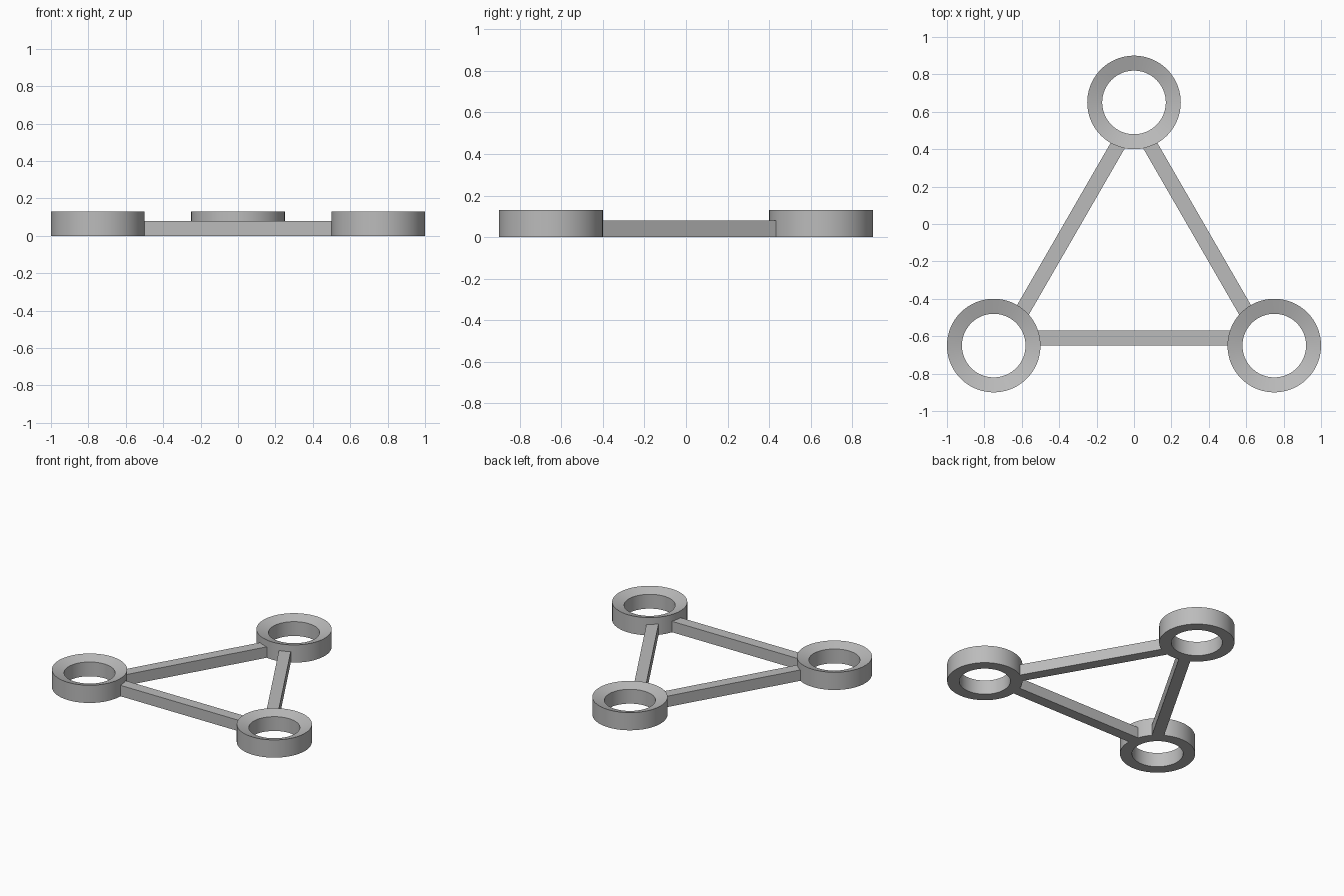
import bpy, bmesh, math
from mathutils import Vector

cube = bpy.data.objects.get("Cube")
if cube:
    bpy.data.objects.remove(cube, do_unlink=True)

grey = bpy.data.materials.new("plain_grey")
grey.use_nodes = True
colour = (0.5, 0.5, 0.5, 1)
grey.diffuse_color = colour
grey.node_tree.nodes["Principled BSDF"].inputs["Base Color"].default_value = colour

SEGMENTS = 96
OUTER, INNER = 0.25, 0.17
RING_TOP, RIM_LOW = 0.13, 0.105
BAR_WIDTH, BAR_TOP = 0.08, 0.08
EMBED = 0.235  # distance from ring centre where a bar ends, inside the wall


def make_object(name, bm):
    bmesh.ops.recalc_face_normals(bm, faces=bm.faces)
    mesh = bpy.data.meshes.new(name)
    bm.to_mesh(mesh)
    bm.free()
    mesh.materials.append(grey)
    obj = bpy.data.objects.new(name, mesh)
    bpy.context.collection.objects.link(obj)
    return obj


def make_ring(name, centre):
    # Closed wall section turned about the ring axis; the top dips inwards
    profile = [(OUTER, 0), (OUTER, RING_TOP), (INNER, RIM_LOW), (INNER, 0)]
    bm = bmesh.new()
    loops = []
    for i in range(SEGMENTS):
        a = math.tau * i / SEGMENTS
        loops.append([bm.verts.new((r * math.cos(a), r * math.sin(a), z)) for r, z in profile])
    for i, loop in enumerate(loops):
        after = loops[(i + 1) % SEGMENTS]
        for j in range(len(profile)):
            k = (j + 1) % len(profile)
            bm.faces.new((loop[j], after[j], after[k], loop[k]))
    ring = make_object(name, bm)
    ring.location = centre
    bpy.ops.object.select_all(action='DESELECT')
    ring.select_set(True)
    bpy.context.view_layer.objects.active = ring
    bpy.ops.object.shade_smooth_by_angle(angle=math.radians(15))


def make_bar(name, start, end):
    # Outer side lies on the line between ring centres, width goes inwards
    along = (end - start).normalized()
    inward = Vector((-along.y, along.x, 0)) * BAR_WIDTH
    a, b = start + along * EMBED, end - along * EMBED
    bm = bmesh.new()
    base = bm.faces.new([bm.verts.new(p) for p in (a, b, b + inward, a + inward)])
    grown = bmesh.ops.extrude_face_region(bm, geom=[base], use_keep_orig=True)
    top = [v for v in grown["geom"] if isinstance(v, bmesh.types.BMVert)]
    bmesh.ops.translate(bm, verts=top, vec=(0, 0, BAR_TOP))
    make_object(name, bm)


# Ring centres, counter-clockwise from above
corners = [("right", Vector((-0.75, -0.65, 0))),
           ("left", Vector((0.75, -0.65, 0))),
           ("back", Vector((0, 0.65, 0)))]

for i, (name, centre) in enumerate(corners):
    next_name, next_centre = corners[(i + 1) % 3]
    make_ring(name + "_ring", centre)
    make_bar(name + "_to_" + next_name + "_bar", centre, next_centre)
